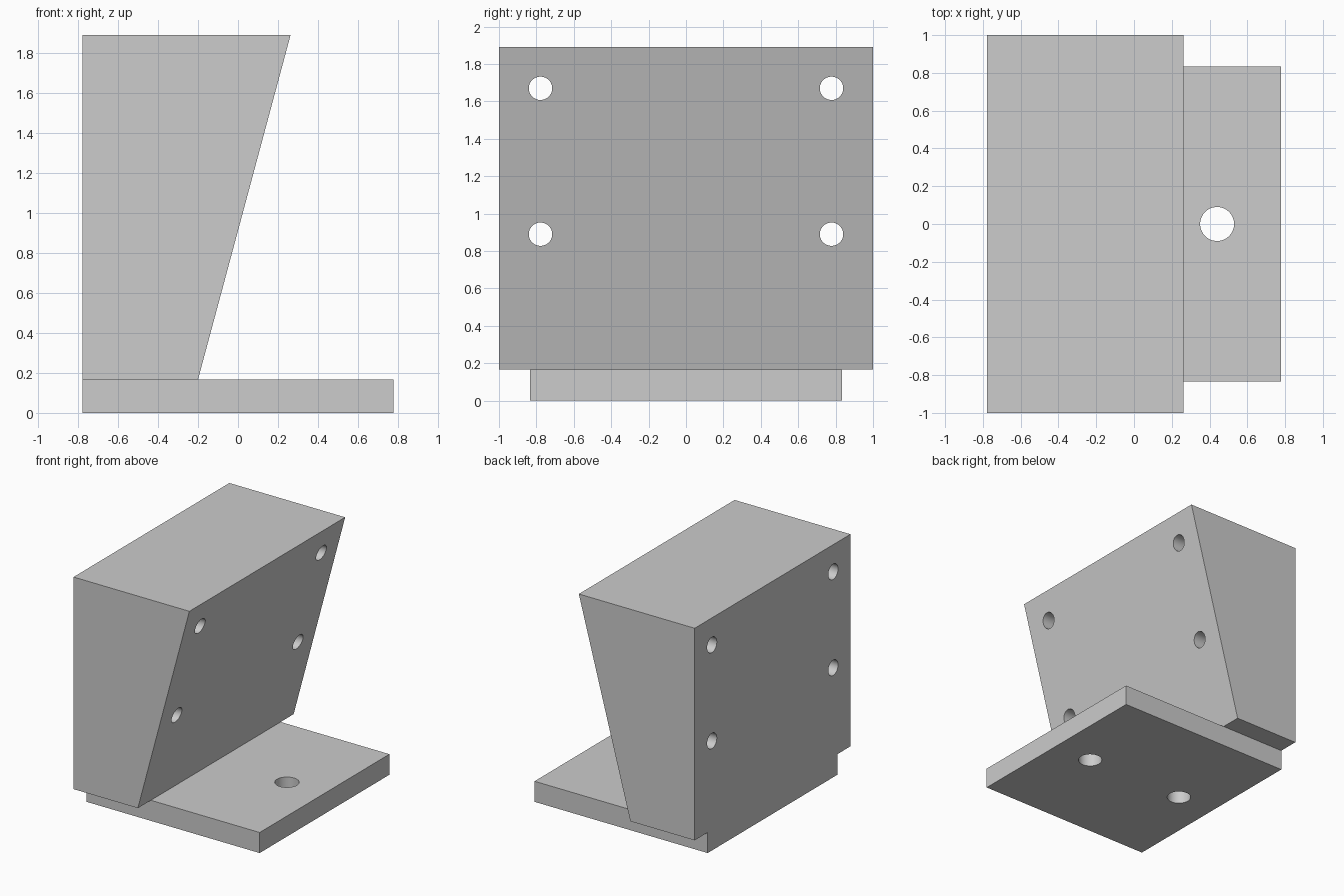
import bpy, bmesh, math
from mathutils import Matrix, Vector

cube = bpy.data.objects.get("Cube")
if cube:
    bpy.data.objects.remove(cube)

BACK, FOOT, TOP = -0.778, 0.167, 1.89

grey = bpy.data.materials.new("light grey")
grey.use_nodes = True
grey.diffuse_color = (0.604, 0.604, 0.604, 1)
grey.node_tree.nodes["Principled BSDF"].inputs["Base Color"].default_value = grey.diffuse_color


def add_object(name, bm):
    bmesh.ops.recalc_face_normals(bm, faces=bm.faces)
    mesh = bpy.data.meshes.new(name)
    bm.to_mesh(mesh)
    bm.free()
    mesh.materials.append(grey)
    obj = bpy.data.objects.new(name, mesh)
    bpy.context.collection.objects.link(obj)
    return obj


def prism(name, profile, half_width):
    """Extrude an (x, z) profile along y, centred."""
    bm = bmesh.new()
    face = bm.faces.new([bm.verts.new((x, -half_width, z)) for x, z in profile])
    side = bmesh.ops.extrude_face_region(bm, geom=[face])
    verts = [v for v in side["geom"] if isinstance(v, bmesh.types.BMVert)]
    bmesh.ops.translate(bm, verts=verts, vec=(0, 2 * half_width, 0))
    return add_object(name, bm)


def combine(target, tool, operation):
    """Apply a boolean and remove the helper."""
    tool.hide_render = True
    mod = target.modifiers.new("boolean", "BOOLEAN")
    mod.operation, mod.solver, mod.object = operation, "EXACT", tool
    bpy.context.view_layer.objects.active = target
    bpy.ops.object.modifier_apply(modifier=mod.name)
    bpy.data.objects.remove(tool)


def drill(target, centre, radius, axis, length):
    bm = bmesh.new()
    turn = Vector((0, 0, 1)).rotation_difference(Vector(axis)).to_matrix().to_4x4()
    bmesh.ops.create_cone(bm, cap_ends=True, segments=48, radius1=radius, radius2=radius,
                          depth=length, matrix=Matrix.Translation(centre) @ turn)
    combine(target, add_object("hole_cutter", bm), "DIFFERENCE")


# Base plate with two vertical mounting holes
bracket = prism("wedge_bracket", [(BACK, 0), (-BACK, 0), (-BACK, FOOT), (BACK, FOOT)], 0.833)
for x in (0.44, -0.45):
    drill(bracket, (x, 0, FOOT / 2), 0.09, (0, 0, 1), 1)

# Overhanging wedge block with four through holes
block = prism("wedge_block", [(BACK, FOOT), (-0.2, FOOT), (0.263, TOP), (BACK, TOP)], 1)
for y in (-0.778, 0.778):
    for z in (0.89, 1.67):
        drill(block, (0, y, z), 0.0625, (1, 0, 0), 4)

# Join into one solid; the block closes the rear base hole
combine(bracket, block, "UNION")

bpy.ops.object.select_all(action="DESELECT")
bracket.select_set(True)
bpy.context.view_layer.objects.active = bracket
bpy.ops.object.shade_smooth_by_angle(angle=math.radians(30))
